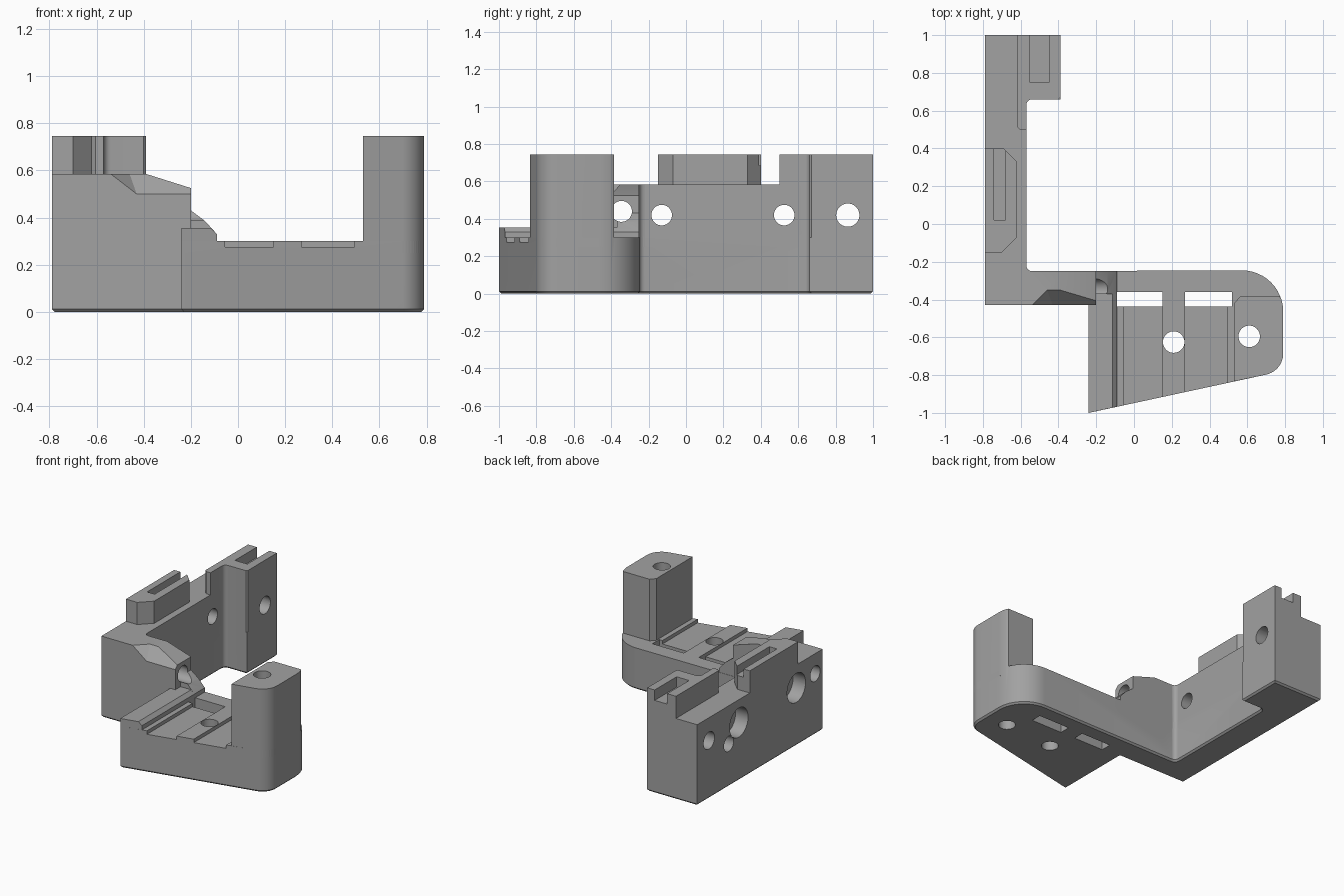
import bpy, bmesh, math
from mathutils import Matrix, Vector

if "Cube" in bpy.data.objects:
    bpy.data.objects.remove(bpy.data.objects["Cube"])

grey = bpy.data.materials.new("matte_grey")
grey.diffuse_color = (0.36, 0.36, 0.36, 1)
grey.use_nodes = True
grey.node_tree.nodes["Principled BSDF"].inputs["Base Color"].default_value = grey.diffuse_color


def to_object(name, bm):
    bmesh.ops.recalc_face_normals(bm, faces=bm.faces)
    me = bpy.data.meshes.new(name)
    bm.to_mesh(me)
    bm.free()
    me.materials.append(grey)
    ob = bpy.data.objects.new(name, me)
    bpy.context.collection.objects.link(ob)
    return ob


def prism(name, pts, z0, z1, chamfer=0):
    """Vertical extrusion of a plan outline, optionally chamfered at the bottom."""
    bm = bmesh.new()
    f = bm.faces.new([bm.verts.new((x, y, z0)) for x, y in pts])
    ex = bmesh.ops.extrude_face_region(bm, geom=[f], use_keep_orig=True)
    bmesh.ops.translate(bm, vec=(0, 0, z1 - z0),
                        verts=[v for v in ex["geom"] if isinstance(v, bmesh.types.BMVert)])
    bmesh.ops.recalc_face_normals(bm, faces=bm.faces)
    if chamfer:
        low = [e for e in bm.edges if all(abs(v.co.z - z0) < 1e-6 for v in e.verts)]
        bmesh.ops.bevel(bm, geom=low, offset=chamfer, segments=1, affect='EDGES')
    return to_object(name, bm)


def profile_y(name, pts, y0, y1):
    """Extrusion of an xz profile along y."""
    ob = prism(name, [(x, -z) for x, z in pts], y0, y1)
    ob.data.transform(Matrix.Rotation(math.radians(-90), 4, 'X'))
    return ob


def box(name, x0, x1, y0, y1, z0, z1):
    return prism(name, [(x0, y0), (x1, y0), (x1, y1), (x0, y1)], z0, z1)


def hole(axis, centre, r, length, r2=None):
    """Round cutter starting at centre and running along +axis."""
    bm = bmesh.new()
    bmesh.ops.create_cone(bm, cap_ends=True, segments=40, radius1=r,
                          radius2=r if r2 is None else r2, depth=length)
    bmesh.ops.translate(bm, vec=(0, 0, length / 2), verts=bm.verts)
    d = Vector({'X': (1, 0, 0), 'Y': (0, 1, 0), 'Z': (0, 0, 1)}[axis])
    bm.transform(Matrix.Translation(centre) @ d.to_track_quat('Z', 'Y').to_matrix().to_4x4())
    return to_object("hole_cutter", bm)


def hull(name, pts):
    bm = bmesh.new()
    for p in pts:
        bm.verts.new(p)
    bmesh.ops.convex_hull(bm, input=bm.verts)
    return to_object(name, bm)


def arc(cx, cy, r, a0, a1, n=12):
    return [(cx + r * math.cos(math.radians(a0 + (a1 - a0) * i / n)),
             cy + r * math.sin(math.radians(a0 + (a1 - a0) * i / n))) for i in range(n + 1)]


def combine(ob, other, op):
    m = ob.modifiers.new("bool", 'BOOLEAN')
    m.operation, m.object, m.solver = op, other, 'EXACT'
    bpy.context.view_layer.objects.active = ob
    bpy.ops.object.modifier_apply(modifier=m.name)
    bpy.data.objects.remove(other)


# Shared outlines
front_curve = arc(0.675, -0.685, 0.115, -78, 0)
inner_corner = arc(-0.54, -0.22, 0.03, 270, 180, 5)
rear_corner = arc(-0.54, 0.63, 0.03, 180, 90, 5)

# Footprint: wall, rear block, front leg and platform up to platform height
footprint = ([(-0.79, -0.43), (-0.24, -0.43), (-0.24, -1.0)] + front_curve
             + arc(0.57, -0.465, 0.22, 0, 90) + inner_corner + rear_corner
             + [(-0.39, 0.66), (-0.39, 1.0), (-0.79, 1.0)])
body = prism("bracket_body", footprint, 0, 0.30, 0.012)

adds = [
    # Long side wall and the raised rear block
    prism("side_wall", [(-0.79, -0.43), (-0.57, -0.43), (-0.57, 1), (-0.79, 1)], 0.25, 0.585),
    prism("rear_block", [(-0.605, 0.50), (-0.57, 0.50)] + rear_corner
          + [(-0.40, 0.66), (-0.39, 0.67), (-0.39, 1), (-0.62, 1), (-0.62, 0.515)], 0.25, 0.745),
    # Slotted clip block on the wall top
    prism("clip_block", [(-0.79, -0.15), (-0.70, -0.15), (-0.62, -0.07), (-0.62, 0.33),
                         (-0.69, 0.40), (-0.79, 0.40)], 0.50, 0.745),
    # Front leg with sloping shoulder, fillet and gusset
    profile_y("front_leg", [(-0.60, 0.25), (-0.20, 0.25), (-0.20, 0.525), (-0.39, 0.585),
                            (-0.60, 0.585)], -0.43, -0.25),
    prism("corner_fillet", [(-0.58, -0.26), (-0.54, -0.26)] + inner_corner, 0.25, 0.585),
    profile_y("gusset", [(-0.22, 0.25), (-0.09, 0.25), (-0.09, 0.33), (-0.14, 0.385),
                         (-0.20, 0.43), (-0.22, 0.43)], -0.37, -0.25),
    # Tower at the right end of the platform
    prism("tower", [(0.53, -0.833)] + front_curve
          + [p for p in arc(0.57, -0.465, 0.22, 0, 90, 24) if p[1] < -0.388]
          + [(0.772, -0.385), (0.56, -0.385), (0.53, -0.42)], 0.25, 0.745),
]
# Raised rail along the left edge of the platform, trimmed to the slanted front
rail = profile_y("rail", [(-0.24, 0.25), (-0.09, 0.25), (-0.09, 0.33), (-0.115, 0.355),
                          (-0.24, 0.355)], -1.1, -0.25)
combine(rail, prism("front_trim", [(-0.24, -1), (0.68, -0.798), (0.68, -1.4), (-0.5, -1.4),
                                   (-0.5, -1.057)], 0, 0.5), 'DIFFERENCE')
for part in adds + [rail]:
    combine(body, part, 'UNION')

cuts = [
    # Bevelled front shoulder of the leg
    hull("shoulder_cutter", [(-0.548, -0.438, 0.585), (-0.427, -0.438, 0.4915),
                             (-0.46, -0.35, 0.585), (0, -0.438, 0.4915), (0, -0.35, 0.585),
                             (-0.548, -0.438, 0.7), (-0.46, -0.35, 0.7), (0, -0.438, 0.7),
                             (0, -0.35, 0.7)]),
    # Slots in clip block and rear block
    box("clip_slot", -0.74, -0.68, 0.02, 0.45, 0.685, 0.8),
    box("rear_slot", -0.55, -0.45, 0.75, 1.1, 0.67, 0.8),
    # Long hole through the leg with a flared mouth
    hole('X', (-0.9, -0.345, 0.44), 0.056, 0.8),
    hole('X', (-0.22, -0.345, 0.44), 0.056, 0.03, 0.075),
    # Cross hole in the leg with a rear counterbore
    hole('Y', (-0.40, -0.5, 0.23), 0.057, 0.4),
    hole('Y', (-0.40, -0.32, 0.23), 0.09, 0.2),
    # Rear block holes
    hole('X', (-0.9, 0.865, 0.42), 0.062, 0.6),
    hole('X', (-0.41, 0.865, 0.42), 0.062, 0.03, 0.08),
    hole('X', (-0.9, 0.64, 0.31), 0.055, 0.25),
]
# Wall screw holes with outer counterbores
for y in (-0.13, 0.525):
    cuts += [hole('X', (-0.9, y, 0.42), 0.055, 0.5), hole('X', (-0.9, y, 0.42), 0.105, 0.21)]
# Vertical screw holes with counterbores from below
for x, y in ((0.21, -0.625), (0.61, -0.595)):
    cuts += [hole('Z', (x, y, -0.1), 0.057, 1.0), hole('Z', (x, y, -0.1), 0.095, 0.22)]
# Platform grooves and windows
for g0, g1, w0, w1 in ((-0.055, 0.15, -0.09, 0.15), (0.27, 0.495, 0.27, 0.52)):
    cuts += [box("groove", g0, g1, -1.2, -0.40, 0.275, 0.32),
             box("window", w0, w1, -0.438, -0.36, -0.1, 0.32)]
for c in cuts:
    combine(body, c, 'DIFFERENCE')

bpy.ops.object.select_all(action='DESELECT')
body.select_set(True)
bpy.context.view_layer.objects.active = body
bpy.ops.object.shade_smooth_by_angle(angle=math.radians(25))
